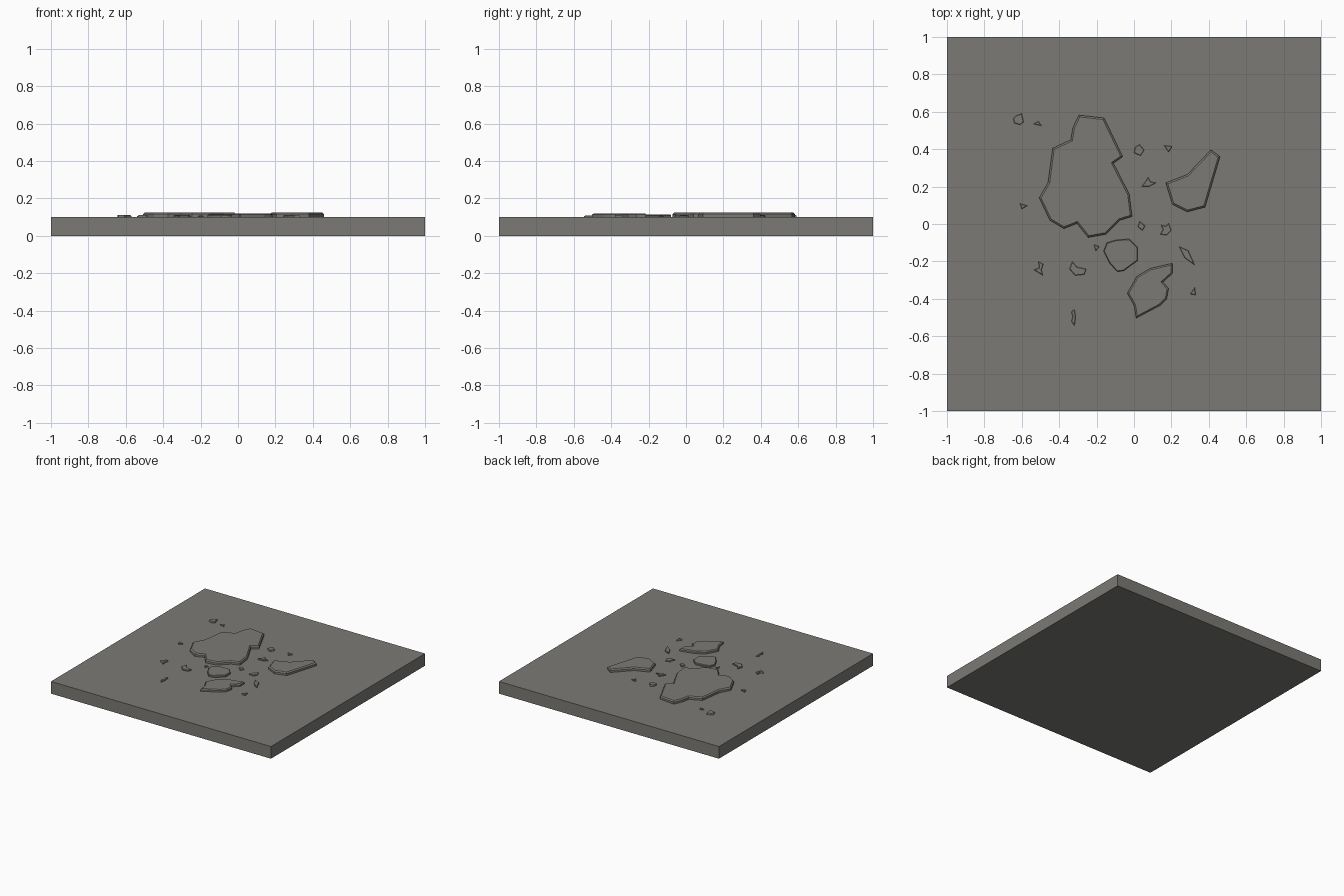
import bpy, bmesh

stone = bpy.data.materials.new("grey stone")
stone.diffuse_color = (0.2, 0.195, 0.18, 1)


def finish(bm, name):
    bmesh.ops.recalc_face_normals(bm, faces=bm.faces)
    me = bpy.data.meshes.new(name)
    bm.to_mesh(me)
    bm.free()
    me.materials.append(stone)
    ob = bpy.data.objects.new(name, me)
    bpy.context.collection.objects.link(ob)
    return ob


def flake(name, pts, h, bevel):
    """Flat stone with upright sides and a chamfered rim."""
    bm = bmesh.new()
    face = bm.faces.new([bm.verts.new((x, y, 0.1)) for x, y in pts])
    face.normal_update()
    if face.normal.z < 0:
        face.normal_flip()
    res = bmesh.ops.extrude_face_region(bm, geom=[face])
    top = [g for g in res["geom"] if isinstance(g, bmesh.types.BMFace)]
    for v in top[0].verts:
        v.co.z = 0.1 + h * 0.65
    bmesh.ops.recalc_face_normals(bm, faces=bm.faces)
    bmesh.ops.inset_individual(bm, faces=top, thickness=bevel, depth=0, use_even_offset=True)
    for v in top[0].verts:
        v.co.z = 0.1 + h
    finish(bm, name)


# Ground slab
bm = bmesh.new()
bmesh.ops.create_cube(bm, size=1)
for v in bm.verts:
    v.co = (v.co.x * 2, v.co.y * 2, (v.co.z + 0.5) * 0.1)
finish(bm, "ground_slab")

# Large flat stones
flake("large_stone", [(-.295, .582), (-.16, .567), (-.06, .36), (-.11, .325), (-.025, .16),
      (-.01, .04), (-.075, .02), (-.15, -.055), (-.245, -.072), (-.305, .003), (-.375, -.025),
      (-.45, .02), (-.507, .14), (-.46, .22), (-.435, .405), (-.338, .45), (-.327, .515)], .025, .009)
flake("right_stone", [(.412, .397), (.46, .36), (.38, .09), (.285, .065), (.205, .105),
      (.17, .22), (.285, .265)], .025, .009)
flake("lower_stone", [(.205, -.21), (.205, -.265), (.155, -.31), (.185, -.345), (.175, -.4),
      (.14, -.435), (.012, -.503), (0, -.435), (-.036, -.37), (.015, -.28), (.085, -.238)], .02, .008)
flake("round_stone", [(-.095, -.085), (-.025, -.08), (.02, -.125), (.02, -.195), (-.055, -.25),
      (-.09, -.255), (-.13, -.21), (-.163, -.145), (-.145, -.1)], .015, .004)

# Scattered chips: outlines as (x, y)
chips = [
    [(-.60, .59), (-.59, .545), (-.61, .53), (-.64, .54), (-.645, .565), (-.63, .58)],
    [(-.51, .55), (-.495, .525), (-.54, .535)],
    [(-.61, .11), (-.57, .098), (-.6, .08)],
    [(.03, .425), (.055, .395), (.035, .365), (0, .38), (.005, .41)],
    [(.16, .42), (.205, .415), (.185, .385)],
    [(.075, .25), (.09, .225), (.12, .22), (.08, .2), (.04, .2), (.06, .225)],
    [(.03, .015), (.06, -.01), (.045, -.035), (.02, -.015)],
    [(.145, -.005), (.17, -.012), (.185, .005), (.2, -.035), (.175, -.06), (.14, -.055), (.155, -.03)],
    [(.24, -.12), (.29, -.142), (.325, -.22), (.27, -.18)],
    [(.325, -.34), (.33, -.38), (.3, -.375)],
    [(-.215, -.11), (-.185, -.12), (-.205, -.145)],
    [(-.33, -.2), (-.305, -.23), (-.255, -.24), (-.265, -.27), (-.315, -.275), (-.345, -.24)],
    [(-.51, -.2), (-.485, -.215), (-.495, -.245), (-.487, -.275), (-.535, -.245), (-.508, -.235)],
    [(-.318, -.455), (-.312, -.5), (-.318, -.545), (-.335, -.52), (-.328, -.495), (-.335, -.47)],
]
heights = [.012, .008, .01]
for i, pts in enumerate(chips):
    flake("stone_chip_%02d" % (i + 1), pts, heights[i % 3], .0025)
